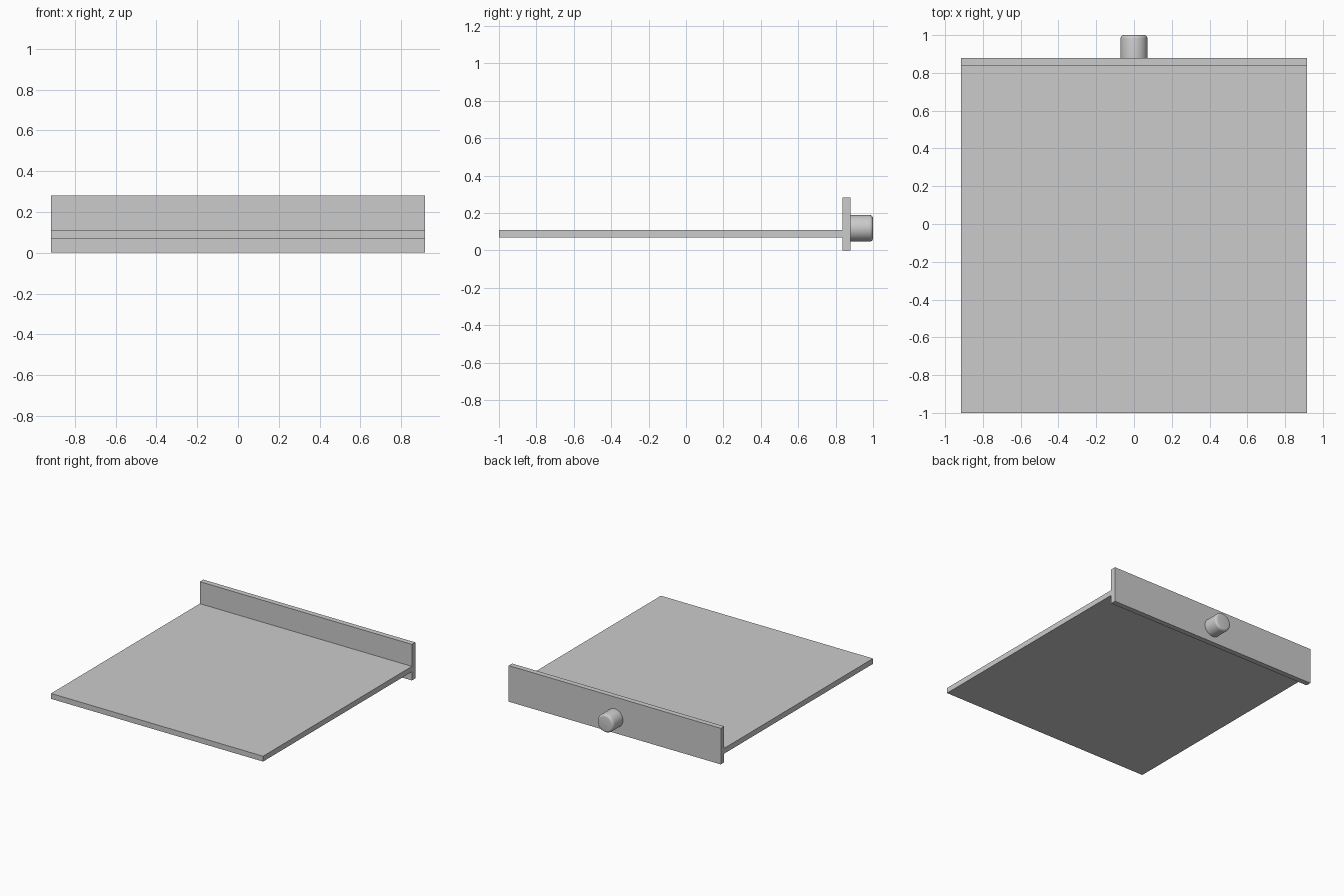
import bpy
import math
from mathutils import Vector

default = bpy.data.objects.get("Cube")
if default:
    bpy.data.objects.remove(default, do_unlink=True)

# One plain grey for everything
grey = bpy.data.materials.new("plain_grey")
grey.use_nodes = True
colour = (0.6, 0.6, 0.6, 1)
grey.diffuse_color = colour
grey.node_tree.nodes["Principled BSDF"].inputs["Base Color"].default_value = colour


def box(name, low, high):
    low, high = Vector(low), Vector(high)
    bpy.ops.mesh.primitive_cube_add(size=1, location=(low + high) / 2)
    part = bpy.context.object
    part.name = name
    part.scale = high - low
    bpy.ops.object.transform_apply(location=False, rotation=False, scale=True)
    part.data.materials.append(grey)
    return part


HALF = 0.917
PANEL_IN, PANEL_OUT = 0.838, 0.88

# Flat drawer base and upright panel
box("drawer_base", (-HALF, -1, 0.068), (HALF, PANEL_IN, 0.11))
box("drawer_panel", (-HALF, PANEL_IN, 0), (HALF, PANEL_OUT, 0.282))

# Round knob with a softened outer rim
bpy.ops.mesh.primitive_cylinder_add(
    vertices=48, radius=0.071, depth=1 - PANEL_OUT,
    location=(0, (1 + PANEL_OUT) / 2, 0.118), rotation=(-math.pi / 2, 0, 0))
knob = bpy.context.object
knob.name = "knob"
knob.data.materials.append(grey)
weights = knob.data.attributes.new("bevel_weight_edge", "FLOAT", "EDGE")
for edge in knob.data.edges:
    if all(knob.data.vertices[i].co.z > 0 for i in edge.vertices):
        weights.data[edge.index].value = 1
bevel = knob.modifiers.new("rounded_rim", "BEVEL")
bevel.limit_method = "WEIGHT"
bevel.width = 0.018
bevel.segments = 4
bpy.ops.object.modifier_apply(modifier=bevel.name)
bpy.ops.object.shade_smooth_by_angle(angle=math.radians(35))
